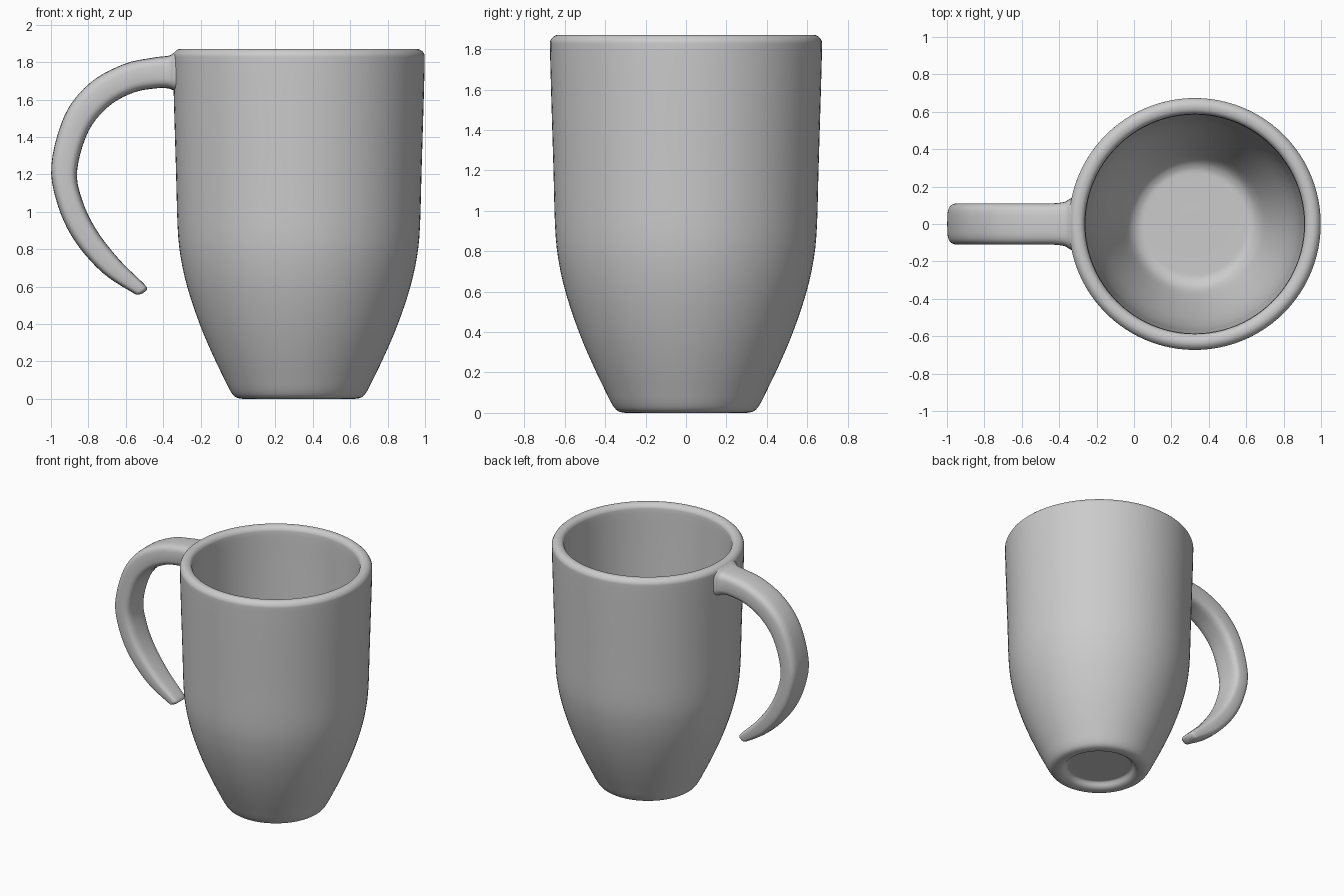
import bpy, bmesh, math
from mathutils import Vector

CX = 0.325  # axis of the cup


def spline(pts, steps):
    """Catmull-Rom curve through points of any dimension."""
    p = [Vector(q) for q in pts]
    p = [2 * p[0] - p[1]] + p + [2 * p[-1] - p[-2]]
    out = []
    for i in range(1, len(p) - 2):
        a, b, c, d = p[i - 1:i + 3]
        for k in range(steps):
            t = k / steps
            out.append(0.5 * (2 * b + (c - a) * t + (2 * a - 5 * b + 4 * c - d) * t * t
                              + (3 * b - a - 3 * c + d) * t ** 3))
    return out + [p[-2]]


def skin(name, rings):
    """Join rings of points into a closed smooth surface."""
    bm = bmesh.new()
    loops = [[bm.verts.new(co) for co in ring] for ring in rings]
    n = len(loops[0])
    for a, b in zip(loops, loops[1:]):
        for i in range(n):
            j = (i + 1) % n
            bm.faces.new((a[i], a[j], b[j], b[i]))
    bm.faces.new(loops[0])
    bm.faces.new(loops[-1])
    bmesh.ops.recalc_face_normals(bm, faces=bm.faces)
    mesh = bpy.data.meshes.new(name)
    bm.to_mesh(mesh)
    bm.free()
    mesh.shade_smooth()
    obj = bpy.data.objects.new(name, mesh)
    bpy.context.collection.objects.link(obj)
    return obj


# Cup: one profile (radius, z) from the recessed base, up the outside, over the rim, down inside
outer = [(0.02, 0.045), (0.20, 0.045), (0.235, 0.04), (0.255, 0.015), (0.28, 0.002), (0.315, 0.002),
         (0.345, 0.015), (0.37, 0.05), (0.40, 0.11), (0.46, 0.235), (0.53, 0.40), (0.594, 0.59),
         (0.632, 0.76), (0.648, 0.92), (0.656, 1.2), (0.668, 1.6), (0.673, 1.80), (0.670, 1.845),
         (0.645, 1.869), (0.612, 1.868), (0.592, 1.85), (0.586, 1.81)]
inner = [(0.582, 1.6), (0.572, 1.2), (0.563, 0.92), (0.547, 0.76), (0.51, 0.59), (0.447, 0.40),
         (0.385, 0.24), (0.345, 0.16), (0.30, 0.125), (0.24, 0.12), (0.02, 0.12)]
SEG = 96
skin("cup", [[(CX + r * math.cos(2 * math.pi * i / SEG), r * math.sin(2 * math.pi * i / SEG), z)
              for i in range(SEG)] for r, z in spline(outer + inner, 3)])

# Handle sections: outer edge x, z, inner edge x, z, half width in y
sections = [(-0.29, 1.865, -0.29, 1.635, 0.15), (-0.335, 1.855, -0.34, 1.648, 0.138),
            (-0.37, 1.835, -0.375, 1.66, 0.118), (-0.45, 1.825, -0.44, 1.66, 0.11),
            (-0.61, 1.79, -0.56, 1.637, 0.11), (-0.79, 1.69, -0.69, 1.565, 0.11),
            (-0.925, 1.52, -0.80, 1.43, 0.11), (-0.998, 1.25, -0.86, 1.22, 0.11),
            (-0.962, 1.03, -0.832, 1.06, 0.107), (-0.87, 0.84, -0.755, 0.90, 0.10),
            (-0.725, 0.675, -0.635, 0.745, 0.087), (-0.57, 0.572, -0.51, 0.622, 0.07),
            (-0.535, 0.558, -0.488, 0.595, 0.062), (-0.508, 0.565, -0.488, 0.581, 0.04)]
NS = 32
rings = []
for ox, oz, ix, iz, w in spline(sections, 5):
    ring = []
    for i in range(NS):
        a = 2 * math.pi * i / NS
        # rounded-rectangle cross-section
        u = math.copysign(abs(math.cos(a)) ** 0.55, math.cos(a))
        v = math.copysign(abs(math.sin(a)) ** 0.55, math.sin(a))
        t = (u + 1) / 2
        ring.append((ix + (ox - ix) * t, w * v, iz + (oz - iz) * t))
    rings.append(ring)
skin("handle", rings)
